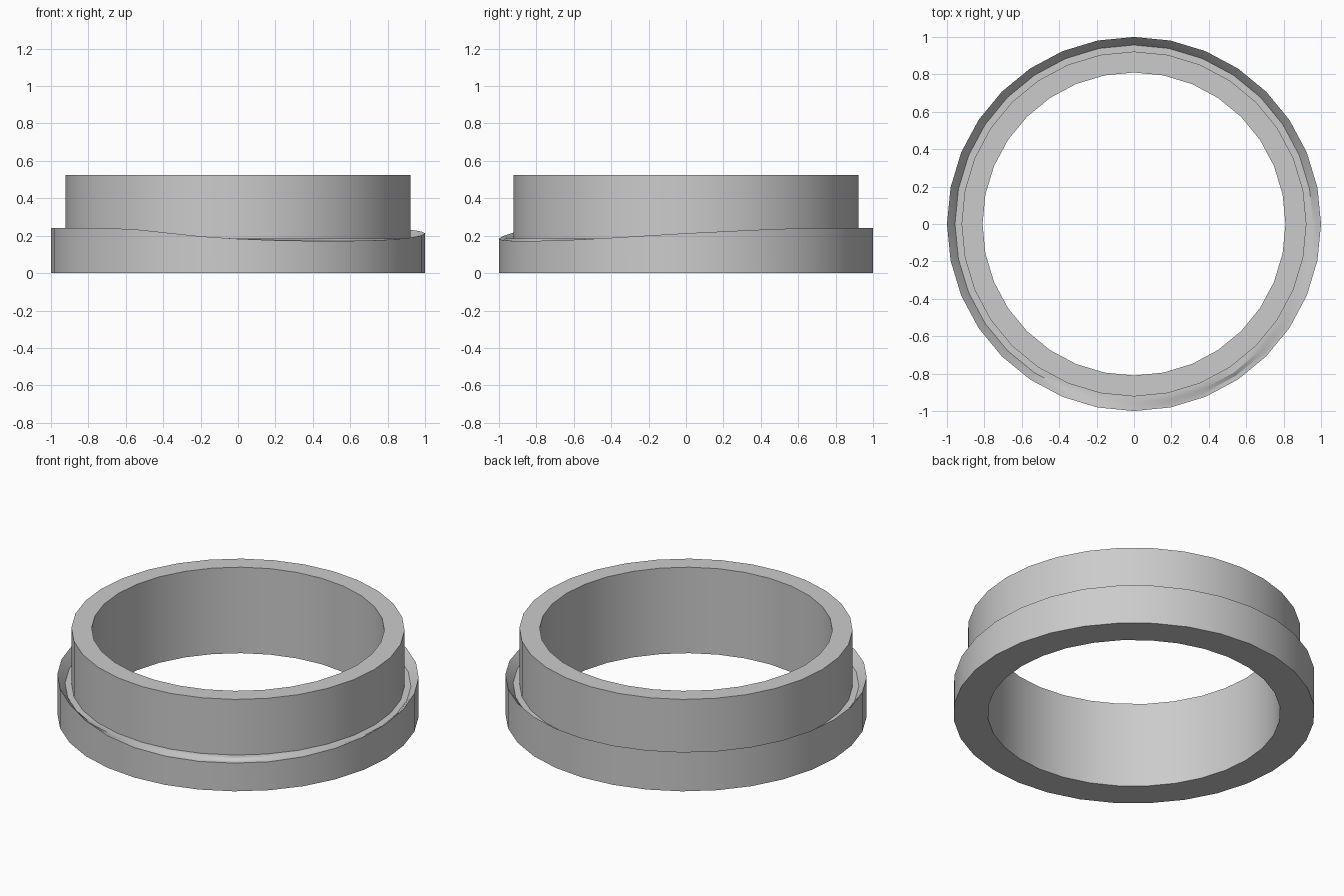
import bpy, math

if "Cube" in bpy.data.objects:
    bpy.data.objects.remove(bpy.data.objects["Cube"])

N = 32
LEDGE = 0.185
# outer rim height by angle in degrees (high at the back left, dips at the front right)
RIM = [(-127, .24), (-113, .217), (-101, .196), (-90, .183), (-78, .175),
       (-63, .171), (-45, .174), (-30, .182), (0, .213), (20, .23), (37, .24)]


def rim_height(deg):
    if deg <= RIM[0][0] or deg >= RIM[-1][0]:
        return RIM[0][1]
    for (a, za), (b, zb) in zip(RIM, RIM[1:]):
        if a <= deg <= b:
            return za + (zb - za) * (deg - a) / (b - a)


def ring(name, profile):
    """Closed profile (function of angle) swept around z."""
    verts, faces = [], []
    for i in range(N):
        deg = -180 + 360 * i / N
        a = math.radians(deg)
        pts = profile(deg)
        verts += [(r * math.cos(a), r * math.sin(a), z) for r, z in pts]
    k = len(pts)
    for i in range(N):
        j = (i + 1) % N
        for p in range(k):
            q = (p + 1) % k
            faces.append((i * k + p, j * k + p, j * k + q, i * k + q))
    mesh = bpy.data.meshes.new(name)
    mesh.from_pydata(verts, [], faces)
    ob = bpy.data.objects.new(name, mesh)
    bpy.context.collection.objects.link(ob)
    bpy.context.view_layer.objects.active = ob
    ob.select_set(True)
    bpy.ops.object.shade_smooth_by_angle(angle=math.radians(30))
    ob.select_set(False)
    return ob


# stepped sleeve with a wavy outer collar and a flared seat behind the rim
def sleeve_profile(deg):
    z = rim_height(deg)
    mid = min((z + LEDGE) / 2, z)
    return [(.81, 0), (1, 0), (1, z), (.977, mid), (.957, LEDGE),
            (.922, LEDGE), (.922, .525), (.81, .525)]


ring("stepped_collar_ring", sleeve_profile)
